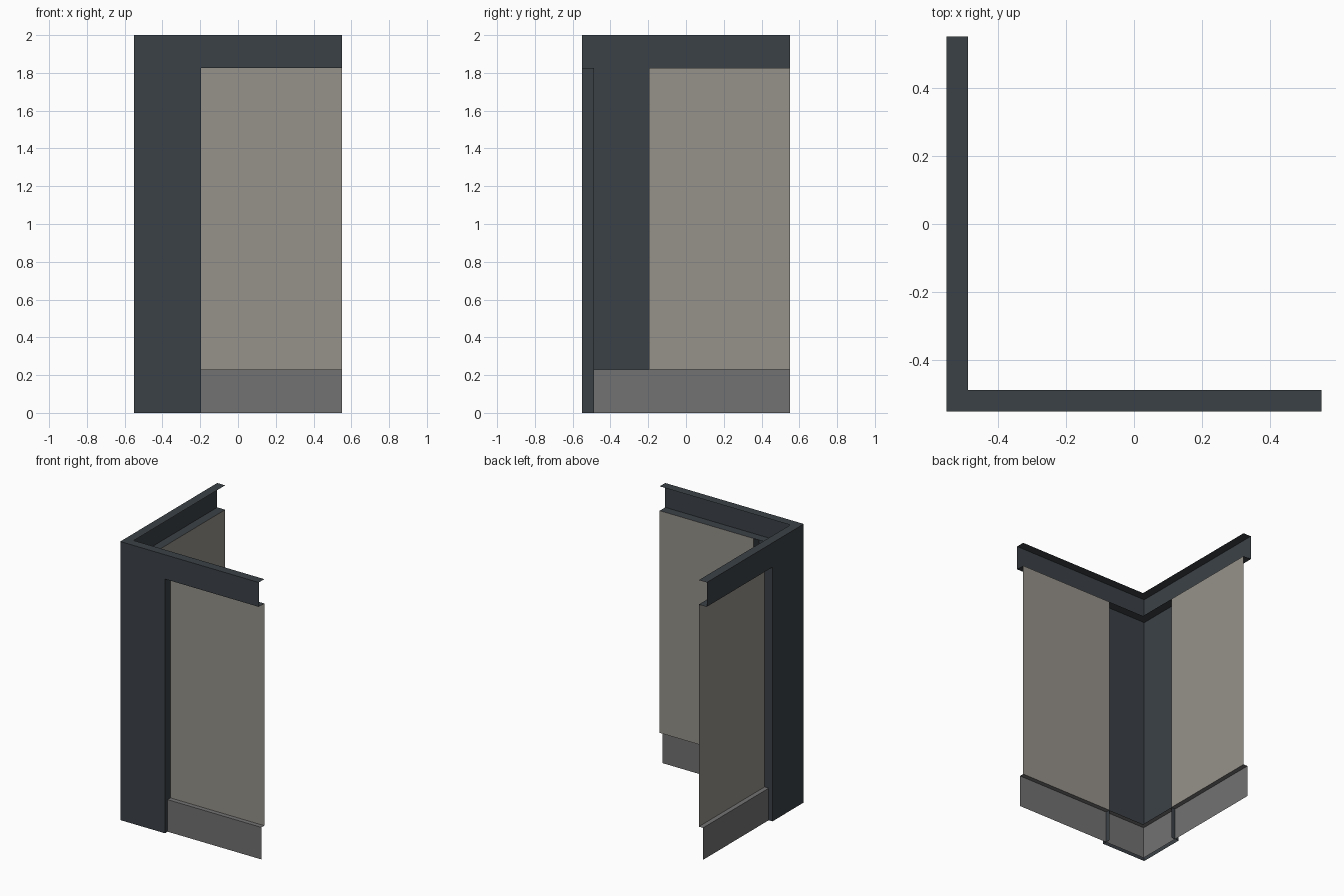
import bpy
import bmesh

cube = bpy.data.objects.get("Cube")
if cube:
    bpy.data.objects.remove(cube, do_unlink=True)

END = 0.55        # outer face and free ends of both walls
INNER = 0.487     # plane of the wall panels
BASE = 0.52       # plane of the base strip
POST = 0.195      # edge of the corner post
BASE_TOP, BEAM_BOTTOM, TOP = 0.23, 1.825, 2.0


def make_material(name, rgb):
    mat = bpy.data.materials.new(name)
    mat.use_nodes = True
    mat.diffuse_color = (*rgb, 1)
    mat.node_tree.nodes["Principled BSDF"].inputs["Base Color"].default_value = (*rgb, 1)
    return mat


anthracite = make_material("anthracite metal", (0.044, 0.053, 0.062))
beige = make_material("warm grey panel", (0.305, 0.287, 0.254))
grey = make_material("plinth grey", (0.168, 0.168, 0.168))


def make_sheet(name, rows, mat):
    """Join successive rows of points with flat quads."""
    bm = bmesh.new()
    verts = [[bm.verts.new(p) for p in row] for row in rows]
    for low, high in zip(verts, verts[1:]):
        for i in range(len(low) - 1):
            bm.faces.new((low[i], low[i + 1], high[i + 1], high[i]))
    mesh = bpy.data.meshes.new(name)
    bm.to_mesh(mesh)
    bm.free()
    mesh.materials.append(mat)
    obj = bpy.data.objects.new(name, mesh)
    bpy.context.collection.objects.link(obj)
    return obj


def corner_sweep(name, profile, mat):
    """Sweep an (offset, height) profile round the mitred corner."""
    rows = [[(-d, END, z), (-d, -d, z), (END, -d, z)] for d, z in profile]
    return make_sheet(name, rows, mat)


def upright(name, path, z0, z1, mat):
    """Raise a plan path into a vertical sheet."""
    return make_sheet(name, [[(x, y, z) for x, y in path] for z in (z0, z1)], mat)


# Folded channel along the top of both walls
corner_sweep("top_beam", [(INNER, BEAM_BOTTOM), (END, BEAM_BOTTOM),
                          (END, TOP), (INNER, TOP)], anthracite)

# Base strip with a small ledge below the panels
corner_sweep("base_strip", [(BASE, 0), (BASE, BASE_TOP), (INNER, BASE_TOP)], grey)

# Corner post with returns back to the panels
upright("corner_post", [(-INNER, -POST), (-END, -POST), (-END, -END),
                        (-POST, -END), (-POST, -INNER)], 0, BEAM_BOTTOM, anthracite)

# Wall panels
upright("front_panel", [(-POST, -INNER), (END, -INNER)], BASE_TOP, BEAM_BOTTOM, beige)
upright("side_panel", [(-INNER, END), (-INNER, -POST)], BASE_TOP, BEAM_BOTTOM, beige)
